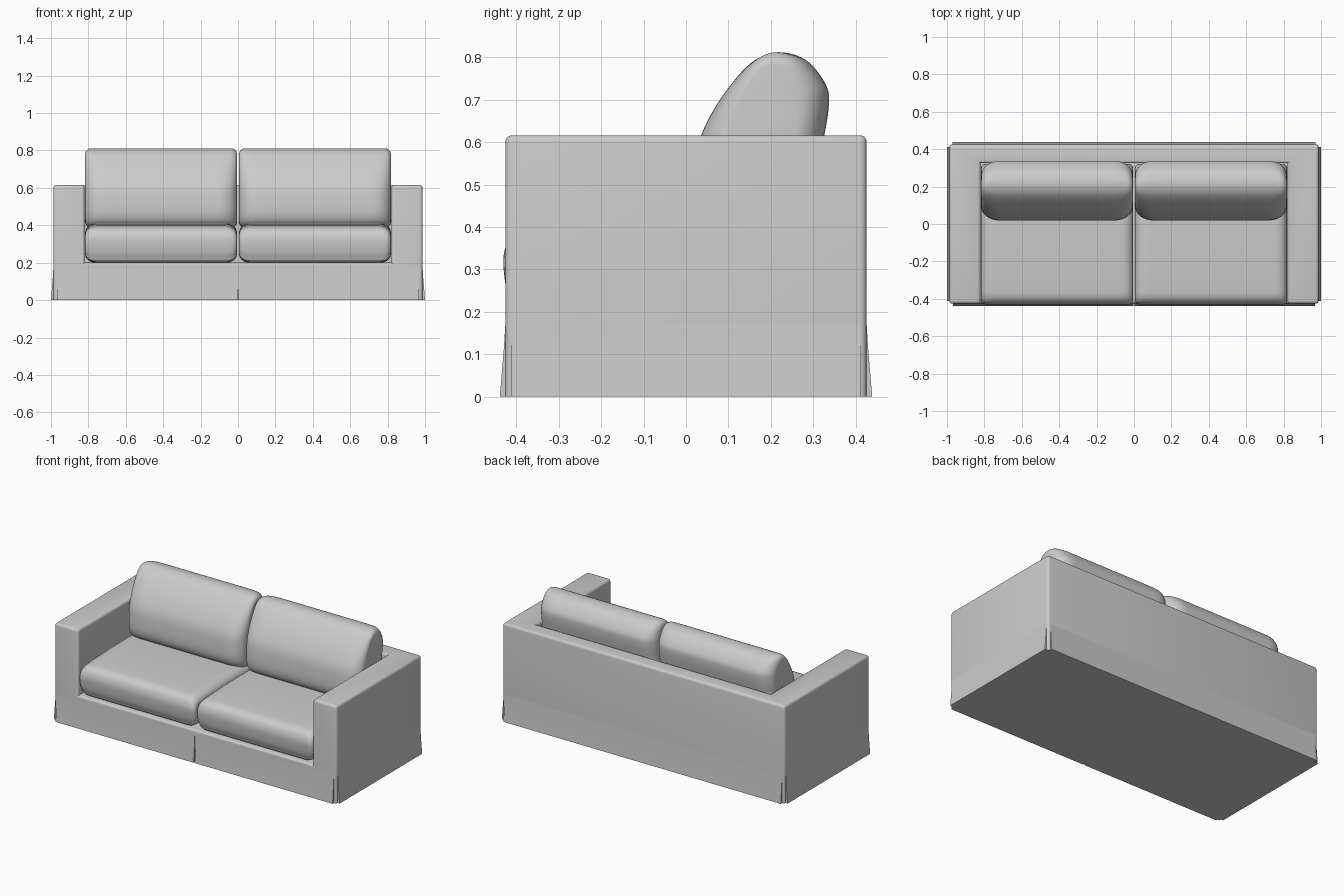
import bpy, bmesh, math
from mathutils import Matrix, Vector

cube = bpy.data.objects.get("Cube")
if cube:
    bpy.data.objects.remove(cube, do_unlink=True)

# Single upholstery colour
fabric = bpy.data.materials.new("grey_fabric")
fabric.use_nodes = True
GREY = (0.6, 0.6, 0.6, 1)
fabric.diffuse_color = GREY
fabric.node_tree.nodes["Principled BSDF"].inputs["Base Color"].default_value = GREY


def finish(bm, name, angle=40):
    """Turn a bmesh into a smooth-shaded fabric object."""
    bmesh.ops.recalc_face_normals(bm, faces=bm.faces)
    mesh = bpy.data.meshes.new(name)
    bm.to_mesh(mesh)
    bm.free()
    mesh.materials.append(fabric)
    obj = bpy.data.objects.new(name, mesh)
    bpy.context.collection.objects.link(obj)
    bpy.ops.object.select_all(action='DESELECT')
    obj.select_set(True)
    bpy.context.view_layer.objects.active = obj
    bpy.ops.object.shade_smooth_by_angle(angle=math.radians(angle))
    return obj


def smooth_loop(points, steps=5):
    """Closed Catmull-Rom curve through the points."""
    pts = [Vector(p) for p in points]
    n = len(pts)
    out = []
    for i in range(n):
        a, b, c, d = (pts[(i + k) % n] for k in (-1, 0, 1, 2))
        for s in range(steps):
            t = s / steps
            out.append(0.5 * (2 * b + (c - a) * t + (2 * a - 5 * b + 4 * c - d) * t ** 2
                              + (3 * b - a - 3 * c + d) * t ** 3))
    return out


def inset(dist, length, depth):
    """Elliptical rounding near a cushion end."""
    k = max(0.0, 1 - dist / length)
    return depth * (1 - math.sqrt(1 - k * k))


def cushion(name, profile, x0, x1, round_y, round_z):
    """Loft a (y, z) profile along x, rounding both ends."""
    loop = smooth_loop(profile)
    lo = [min(p[i] for p in loop) for i in (0, 1)]
    hi = [max(p[i] for p in loop) for i in (0, 1)]
    mid = [(a + b) / 2 for a, b in zip(lo, hi)]
    half = [(b - a) / 2 for a, b in zip(lo, hi)]
    bm = bmesh.new()
    rings, count = [], 40
    for i in range(count + 1):
        # cosine spacing packs the rings at the rounded ends
        f = 0.5 - 0.5 * math.cos(math.pi * i / count)
        dist = min(f, 1 - f) * (x1 - x0)
        sy = 1 - inset(dist, *round_y) / half[0]
        sz = 1 - inset(dist, *round_z) / half[1]
        rings.append([bm.verts.new((x0 + f * (x1 - x0), mid[0] + (p[0] - mid[0]) * sy,
                                    mid[1] + (p[1] - mid[1]) * sz)) for p in loop])
    for a, b in zip(rings, rings[1:]):
        for j in range(len(loop)):
            k = (j + 1) % len(loop)
            bm.faces.new((a[j], a[k], b[k], b[j]))
    bm.faces.new(rings[0])
    bm.faces.new(rings[-1])
    return finish(bm, name, 60)


# Frame: low slab with the arms and back raised from its top
bm = bmesh.new()
bmesh.ops.create_cube(bm, size=1, matrix=Matrix.Translation((0, 0, 0.1)) @
                      Matrix.Diagonal((1.974, 0.852, 0.2, 1)))
for co, no in (((-0.82, 0, 0), (1, 0, 0)), ((0.82, 0, 0), (1, 0, 0)), ((0, 0.325, 0), (0, 1, 0))):
    bmesh.ops.bisect_plane(bm, geom=bm.verts[:] + bm.edges[:] + bm.faces[:],
                           plane_co=co, plane_no=no)
raised = []
for f in bm.faces:
    c = f.calc_center_median()
    if c.z > 0.19 and (abs(c.x) > 0.82 or c.y > 0.325):
        raised.append(f)
new = bmesh.ops.extrude_face_region(bm, geom=raised)["geom"]
bmesh.ops.delete(bm, geom=raised, context='FACES_ONLY')
bmesh.ops.translate(bm, vec=(0, 0, 0.416),
                    verts=[v for v in new if isinstance(v, bmesh.types.BMVert)])
bmesh.ops.dissolve_limit(bm, angle_limit=0.02, verts=bm.verts, edges=bm.edges)
bmesh.ops.recalc_face_normals(bm, faces=bm.faces)
soft = [e for e in bm.edges if e.is_convex and max(v.co.z for v in e.verts) > 0.01
        and e.calc_face_angle(0) > 0.5]
bmesh.ops.bevel(bm, geom=soft, offset=0.016, segments=4, profile=0.5, affect='EDGES')
finish(bm, "sofa_frame")


def skirt(name, length, centre, turn):
    """Flared skirt panel: a thin wedge hanging from the frame."""
    section = [(0.01, 0), (-0.013, 0), (-0.008, 0.06), (-0.003, 0.12), (0, 0.17), (0.01, 0.17)]
    bm = bmesh.new()
    ends = [[bm.verts.new((s * length / 2, y, z)) for y, z in section] for s in (-1, 1)]
    for j in range(len(section)):
        k = (j + 1) % len(section)
        bm.faces.new((ends[0][j], ends[0][k], ends[1][k], ends[1][j]))
    for e in ends:
        bm.faces.new(e)
    bm.transform(Matrix.Translation(centre) @ Matrix.Rotation(math.radians(turn), 4, 'Z'))
    finish(bm, name)


# Skirt panels with slits at the corners and at the front centre
skirt("front_skirt_right", 0.965, (-0.4865, -0.426, 0), 0)
skirt("front_skirt_left", 0.965, (0.4865, -0.426, 0), 0)
skirt("back_skirt", 1.94, (0, 0.426, 0), 180)
skirt("right_skirt", 0.825, (-0.987, 0, 0), -90)
skirt("left_skirt", 0.825, (0.987, 0, 0), 90)

# Cushion profiles as (y, z)
seat = [(-0.43, 0.30), (-0.426, 0.35), (-0.40, 0.385), (-0.33, 0.398), (-0.1, 0.408),
        (0.1, 0.408), (0.26, 0.398), (0.31, 0.37), (0.322, 0.30), (0.31, 0.23),
        (0.27, 0.205), (-0.1, 0.2), (-0.37, 0.203), (-0.415, 0.23)]
backrest = [(0.022, 0.45), (0.022, 0.55), (0.037, 0.62), (0.08, 0.70), (0.14, 0.775),
            (0.19, 0.807), (0.24, 0.81), (0.29, 0.788), (0.33, 0.735), (0.337, 0.69),
            (0.325, 0.61), (0.30, 0.5), (0.26, 0.41), (0.16, 0.385), (0.06, 0.40)]
for side, x0, x1 in (("right", -0.817, -0.006), ("left", 0.006, 0.817)):
    cushion("seat_cushion_" + side, seat, x0, x1, (0.03, 0.02), (0.06, 0.045))
    cushion("back_cushion_" + side, backrest, x0, x1, (0.10, 0.075), (0.035, 0.03))
